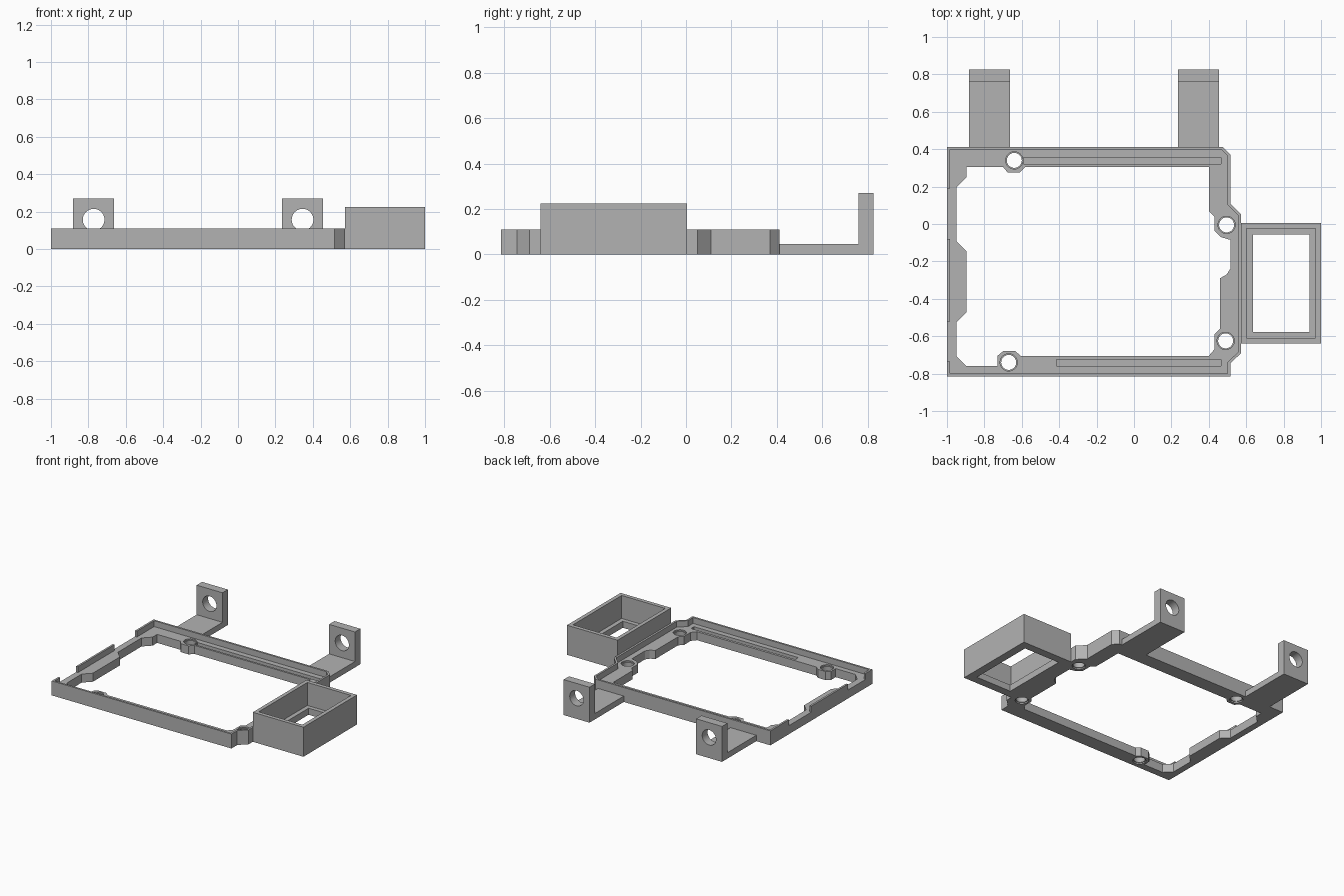
import bpy
import bmesh
import math
from mathutils import Vector

default_cube = bpy.data.objects.get("Cube")
if default_cube:
    bpy.data.objects.remove(default_cube, do_unlink=True)

grey = bpy.data.materials.new("plain grey")
grey.use_nodes = True
grey.diffuse_color = (0.45, 0.45, 0.45, 1)
grey.node_tree.nodes["Principled BSDF"].inputs["Base Color"].default_value = grey.diffuse_color

HEIGHT, FLOOR, RIM = 0.11, 0.065, 0.015
OVER = 0.5  # cutters run this far past open surfaces


def prism(name, outline, bottom, top):
    """Extrude a counter-clockwise plan outline between two heights."""
    bm = bmesh.new()
    base = bm.faces.new([bm.verts.new((x, y, bottom)) for x, y in outline])
    result = bmesh.ops.extrude_face_region(bm, geom=[base])
    moved = [v for v in result["geom"] if isinstance(v, bmesh.types.BMVert)]
    bmesh.ops.translate(bm, verts=moved, vec=(0, 0, top - bottom))
    bmesh.ops.recalc_face_normals(bm, faces=bm.faces)
    mesh = bpy.data.meshes.new(name)
    bm.to_mesh(mesh)
    bm.free()
    mesh.materials.append(grey)
    obj = bpy.data.objects.new(name, mesh)
    bpy.context.collection.objects.link(obj)
    return obj


def block(name, x0, x1, y0, y1, z0, z1):
    return prism(name, [(x0, y0), (x1, y0), (x1, y1), (x0, y1)], z0, z1)


def rod(name, centre, radius, depth, turn=0):
    bpy.ops.mesh.primitive_cylinder_add(vertices=40, radius=radius, depth=depth,
                                        location=centre, rotation=(turn, 0, 0))
    obj = bpy.context.object
    obj.name = name
    obj.data.materials.append(grey)
    return obj


def select_only(obj):
    bpy.ops.object.select_all(action="DESELECT")
    obj.select_set(True)
    bpy.context.view_layer.objects.active = obj


def combine(target, tool, operation="DIFFERENCE"):
    """Apply a boolean and discard the tool object."""
    tool.hide_render = True
    mod = target.modifiers.new("shape", "BOOLEAN")
    mod.object, mod.operation, mod.solver = tool, operation, "EXACT"
    select_only(target)
    bpy.ops.object.modifier_apply(modifier=mod.name)
    bpy.data.objects.remove(tool, do_unlink=True)


def inset(outline, distance):
    """Mitred inward offset of a counter-clockwise outline."""
    points = [Vector(p) for p in outline]
    result = []
    for i, p in enumerate(points):
        before = (p - points[i - 1]).normalized()
        after = (points[(i + 1) % len(points)] - p).normalized()
        n1, n2 = Vector((-before.y, before.x)), Vector((-after.y, after.x))
        result.append(p + (n1 + n2) * distance / (1 + n1.dot(n2)))
    return result


# Tray frame: outer block, shallow pocket with a thin rim, large opening
outer = [(-1, -.815), (.515, -.815), (.515, -.745), (.573, -.69), (.573, .05),
         (.515, .11), (.515, .37), (.475, .412), (-1, .412)]
opening = [(-.895, .305), (-.895, .25), (-.95, .195), (-.95, -.09), (-.895, -.145),
           (-.895, -.47), (-.95, -.525), (-.95, -.705), (-.895, -.76), (-.73, -.76),
           (-.73, -.705), (-.7, -.68), (-.635, -.68), (-.605, -.705), (.4, -.705),
           (.43, -.67), (.43, -.59), (.46, -.56), (.46, -.29), (.495, -.27),
           (.515, -.24), (.515, -.085), (.465, -.07), (.43, -.035), (.43, .04),
           (.4, .07), (.4, .305), (-.58, .305), (-.61, .275), (-.675, .275), (-.7, .305)]
frame = prism("tray_frame", outer, 0, HEIGHT)
combine(frame, prism("pocket_cutter", inset(outer, RIM), FLOOR, OVER))
combine(frame, prism("opening_cutter", opening, -OVER, OVER))

# Notches in the rim on the right side
for y0, y1 in [(-.735, -.52), (-.08, .19)]:
    combine(frame, block("notch_cutter", -1 - OVER, -.97, y0, y1, FLOOR, OVER))

# Long grooves in the front and back rails
for x0, y0 in [(-.59, .32), (-.415, -.76)]:
    combine(frame, block("groove_cutter", x0, .465, y0, y0 + .036, FLOOR / 2, OVER))

# Screw holes with a shallow step at each face
for x, y in [(-.64, .34), (.495, -.005), (.49, -.625), (-.67, -.74)]:
    combine(frame, rod("hole_cutter", (x, y, 0), .04, OVER))
    for z in (0, FLOOR):
        combine(frame, rod("step_cutter", (x, y, z), .046, .02))

# Side box: open at the top, lip around a rectangular floor window
side_box = block("side_box", .573, 1, -.64, .005, 0, .225)
combine(side_box, block("cavity_cutter", .602, .97, -.61, -.025, .05, OVER))
combine(side_box, block("window_cutter", .635, .937, -.577, -.057, -OVER, OVER))

# Rear brackets: flat arm, upright plate and a round hole
brackets = []
for side, x in [("right", -.772), ("left", .345)]:
    arm = block(side + "_rear_bracket", x - .109, x + .109, .412, .825, 0, .045)
    plate = block("plate", x - .109, x + .109, .76, .825, 0, .27)
    combine(arm, plate, "UNION")
    combine(arm, rod("bracket_hole_cutter", (x, .79, .157), .058, OVER, math.pi / 2))
    brackets.append(arm)

for part in [frame, side_box] + brackets:
    select_only(part)
    bpy.ops.object.shade_smooth_by_angle(angle=math.radians(25))
